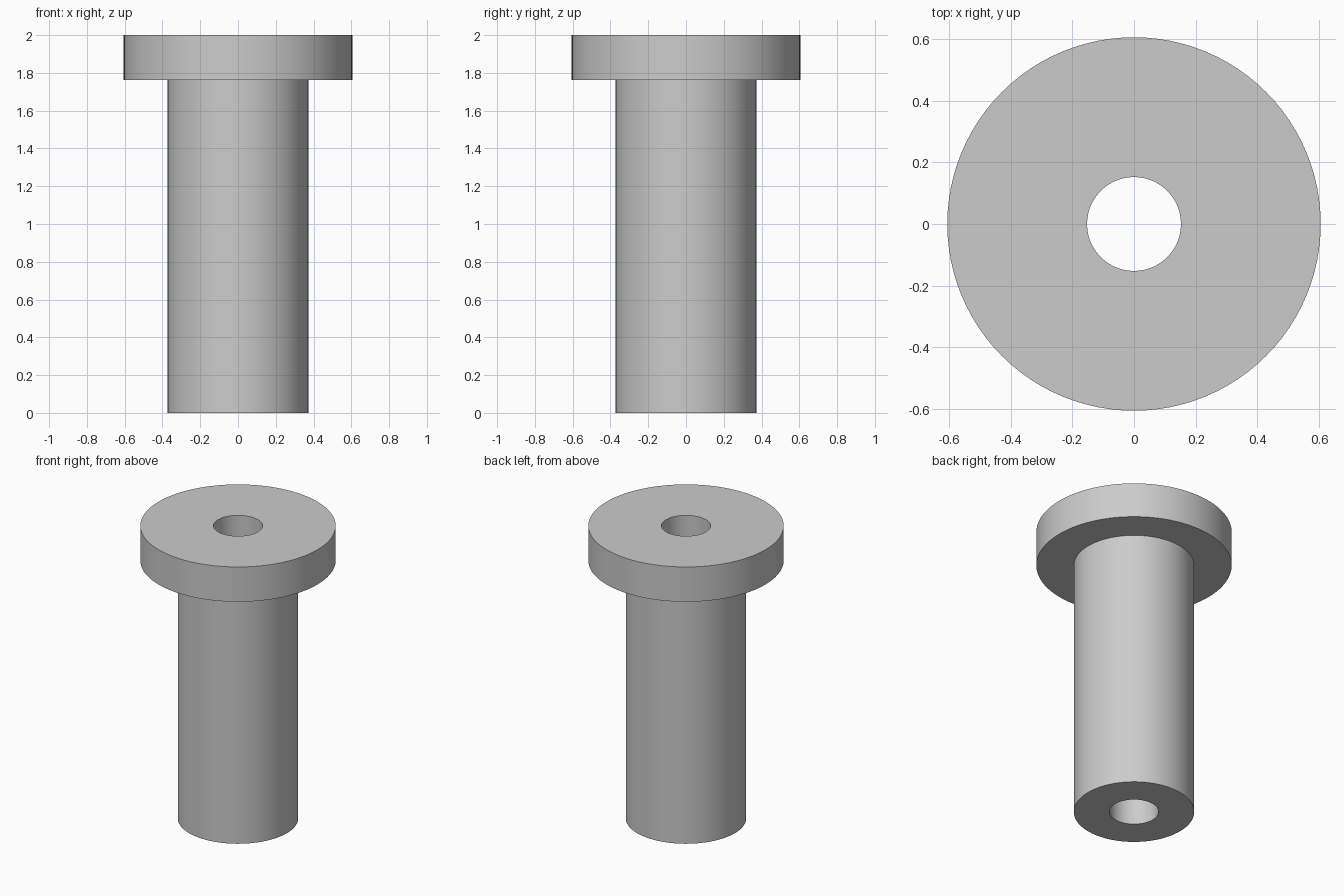
import bpy
import bmesh
import math

SEGMENTS = 96
BORE_R, SHAFT_R, FLANGE_R = 0.152, 0.373, 0.605
FLANGE_Z, TOP_Z = 1.762, 2.0

cube = bpy.data.objects.get("Cube")
if cube:
    bpy.data.objects.remove(cube, do_unlink=True)

# Plain grey material
grey = bpy.data.materials.new("light_grey")
grey.use_nodes = True
colour = (0.6, 0.6, 0.6, 1.0)
grey.diffuse_color = colour
grey.node_tree.nodes["Principled BSDF"].inputs["Base Color"].default_value = colour


def lathe(name, profile, material):
    """Revolve a closed (radius, height) profile around the z axis."""
    bm = bmesh.new()
    verts = [bm.verts.new((r, 0, z)) for r, z in profile]
    edges = [bm.edges.new((a, b)) for a, b in zip(verts, verts[1:] + verts[:1])]
    bmesh.ops.spin(bm, geom=verts + edges, cent=(0, 0, 0), axis=(0, 0, 1),
                   angle=math.tau, steps=SEGMENTS, use_merge=False)
    bmesh.ops.remove_doubles(bm, verts=bm.verts, dist=1e-5)
    bmesh.ops.recalc_face_normals(bm, faces=bm.faces)
    mesh = bpy.data.meshes.new(name)
    bm.to_mesh(mesh)
    bm.free()
    mesh.materials.append(material)
    obj = bpy.data.objects.new(name, mesh)
    bpy.context.collection.objects.link(obj)
    bpy.ops.object.select_all(action="DESELECT")
    obj.select_set(True)
    bpy.context.view_layer.objects.active = obj
    bpy.ops.object.shade_smooth_by_angle(angle=math.radians(30))
    return obj


# Shaft, wider top flange and straight through bore in one turned part
lathe("flanged_bushing", [
    (BORE_R, 0), (SHAFT_R, 0),
    (SHAFT_R, FLANGE_Z), (FLANGE_R, FLANGE_Z),
    (FLANGE_R, TOP_Z), (BORE_R, TOP_Z),
], grey)
